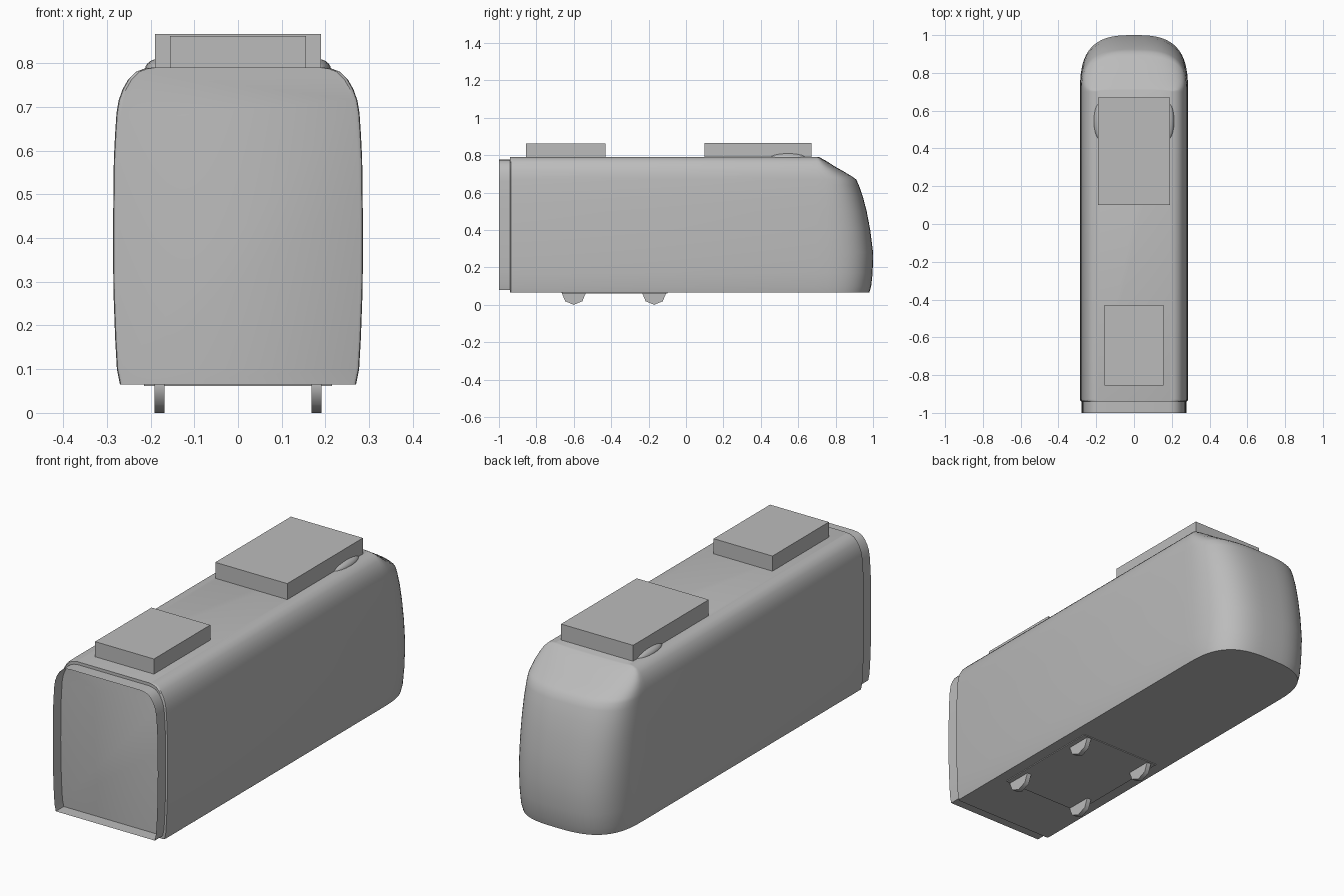
import bpy, bmesh, math

if "Cube" in bpy.data.objects:
    bpy.data.objects.remove(bpy.data.objects["Cube"], do_unlink=True)

GREY = (0.5, 0.5, 0.5, 1)
paint = bpy.data.materials.new("plain grey")
paint.use_nodes = True
paint.diffuse_color = GREY
paint.node_tree.nodes["Principled BSDF"].inputs["Base Color"].default_value = GREY


def finish(name, bm, angle=35, fix=True):
    if fix:
        bmesh.ops.recalc_face_normals(bm, faces=bm.faces)
    mesh = bpy.data.meshes.new(name)
    bm.to_mesh(mesh)
    bm.free()
    mesh.materials.append(paint)
    obj = bpy.data.objects.new(name, mesh)
    bpy.context.collection.objects.link(obj)
    bpy.ops.object.select_all(action="DESELECT")
    obj.select_set(True)
    bpy.context.view_layer.objects.active = obj
    bpy.ops.object.shade_smooth_by_angle(angle=math.radians(angle))
    return obj


def box(name, x, y0, y1, z0, z1):
    bm = bmesh.new()
    bmesh.ops.create_cube(bm, size=1)
    for v in bm.verts:
        v.co = (v.co.x * 2 * x, (y0 + y1) / 2 + v.co.y * (y1 - y0),
                (z0 + z1) / 2 + v.co.z * (z1 - z0))
    return finish(name, bm)


# Body levels: height, half width, furthest reach of the nose
LEVELS = [(0.065, 0.270, 0.98), (0.10, 0.277, 0.99), (0.17, 0.281, 0.998),
          (0.28, 0.285, 1.0), (0.40, 0.286, 0.985), (0.50, 0.285, 0.966),
          (0.58, 0.284, 0.945), (0.64, 0.281, 0.924), (0.67, 0.279, 0.91),
          (0.685, 0.278, 0.89), (0.715, 0.273, 0.84), (0.74, 0.264, 0.795),
          (0.763, 0.251, 0.76), (0.78, 0.234, 0.73), (0.787, 0.215, 0.717),
          (0.79, 0.195, 0.71)]
REAR, NOSE, STEPS, POWER = -0.94, 0.70, 16, 2.9


# Body shell with rounded nose, stacked from plan outlines
def plan(w, reach):
    half = [(w - 0.008, REAR), (w - 0.002, REAR + 0.004), (w, REAR + 0.012)]
    for i in range(STEPS + 1):
        a = math.pi / 2 * i / STEPS
        half.append((w * max(math.cos(a), 0) ** (2 / POWER),
                     NOSE + (reach - NOSE) * math.sin(a) ** (2 / POWER)))
    half[-1] = (0, reach)
    return half + [(-x, y) for x, y in reversed(half[:-1])]


bm = bmesh.new()
rings = [[bm.verts.new((x, y, z)) for x, y in plan(w, reach)]
         for z, w, reach in LEVELS]
for low, high in zip(rings, rings[1:]):
    for i in range(len(low) - 1):
        bm.faces.new((low[i], low[i + 1], high[i + 1], high[i]))
bm.faces.new(rings[0])
bm.faces.new(rings[-1])
bm.faces.new([r[0] for r in rings] + [r[-1] for r in reversed(rings)])
finish("body_shell", bm)

# Open gangway collar around the recessed end wall
bm = bmesh.new()
side = [(w - 0.009, 0.08 + (z - 0.065) * 0.96) for z, w, _ in LEVELS]
outline = side + [(-x, z) for x, z in reversed(side)]
front, back = [[bm.verts.new((x, y, z)) for x, z in outline] for y in (-1, REAR)]
for i in range(len(outline)):
    j = (i + 1) % len(outline)
    bm.faces.new((front[i], front[j], back[j], back[i]))
finish("gangway_collar", bm)

# Roof equipment and underfloor plate
box("front_roof_unit", 0.155, -0.855, -0.43, 0.78, 0.862)
box("rear_roof_unit", 0.19, 0.10, 0.67, 0.78, 0.866)
box("underfloor_plate", 0.215, -0.66, -0.10, 0.061, 0.07)

for s, label in ((1, "left"), (-1, "right")):
    # Low roof fairings beside the rear unit
    bm = bmesh.new()
    bmesh.ops.create_uvsphere(bm, u_segments=20, v_segments=10, radius=1)
    for v in bm.verts:
        v.co = (s * 0.18 + v.co.x * 0.033, 0.545 + v.co.y * 0.10, 0.785 + v.co.z * 0.025)
    finish(label + "_roof_fairing", bm)

    # Wheels, partly hidden in the floor
    for y, place in ((-0.60, "front"), (-0.17, "rear")):
        bm = bmesh.new()
        bmesh.ops.create_cone(bm, cap_ends=True, segments=8, radius1=0.065,
                              radius2=0.065, depth=0.023)
        for v in bm.verts:
            v.co = (s * 0.18 + v.co.z, y + v.co.x, 0.065 + v.co.y)
        finish(f"{place}_{label}_wheel", bm, 50)
